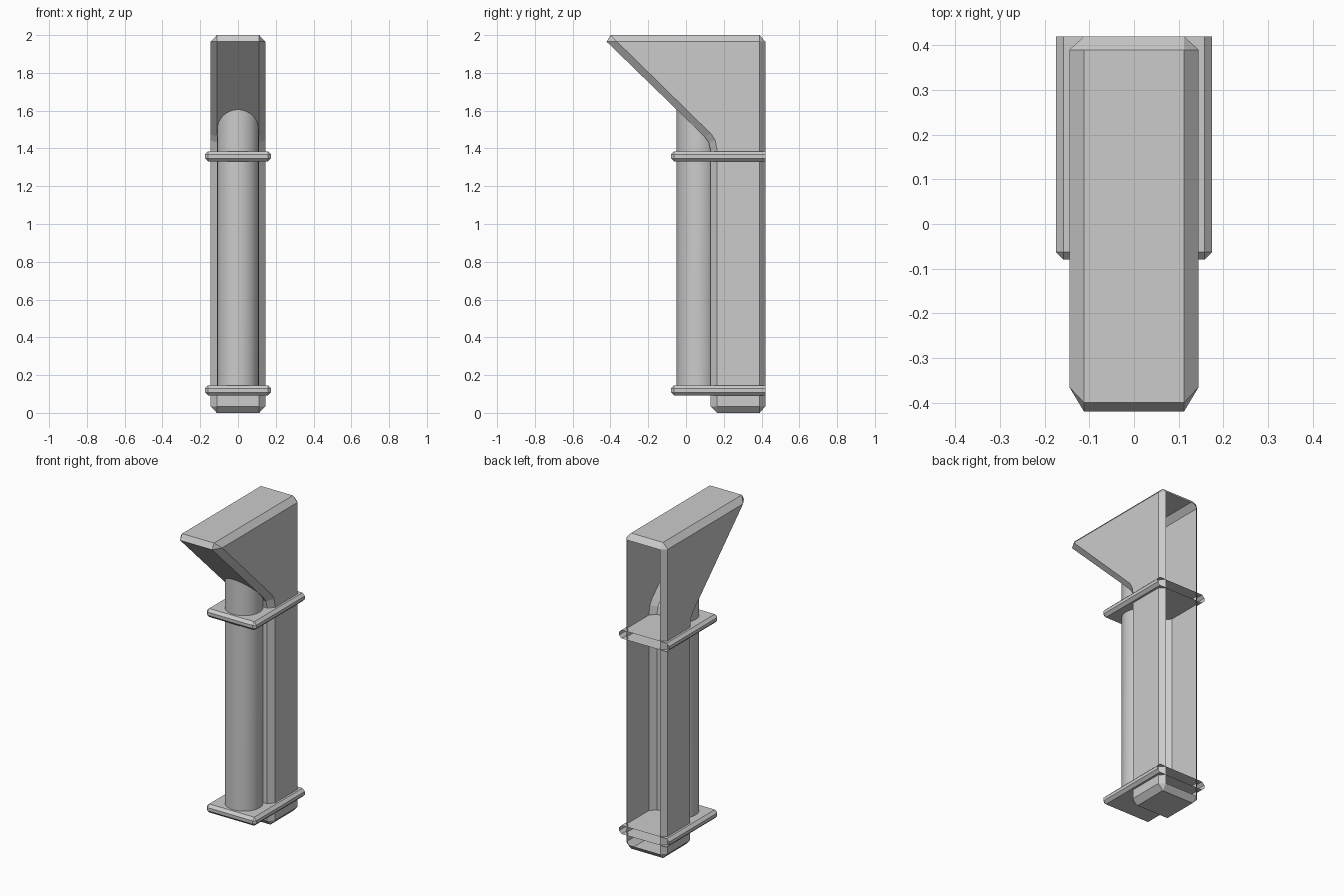
import bpy, bmesh, math

if "Cube" in bpy.data.objects:
    bpy.data.objects.remove(bpy.data.objects["Cube"])

HALF_IN, HALF_OUT = 0.112, 0.145    # flat width / full width of the pillar


def finish(bm, name):
    bmesh.ops.recalc_face_normals(bm, faces=bm.faces)
    me = bpy.data.meshes.new(name)
    bm.to_mesh(me)
    bm.free()
    ob = bpy.data.objects.new(name, me)
    bpy.context.collection.objects.link(ob)
    return ob


# Pillar shell: chamfered (y, z) outline and the inset side outline it blends to
rows = [  # outer y, z, index of matching side point
    (0.42, 0.035, 0), (0.42, 1.965, 1), (0.39, 2.0, 1), (-0.40, 2.0, 2),
    (-0.42, 1.965, 2), (0.095, 1.465, 3), (0.12, 1.432, 4), (0.13, 1.39, 5),
    (0.13, 0.035, 6), (0.165, 0.0, 6), (0.39, 0.0, 0)]
side = [(0.39, 0.035), (0.39, 1.965), (-0.365, 1.965), (0.135, 1.475),
        (0.155, 1.442), (0.165, 1.39), (0.165, 0.035)]
bm = bmesh.new()
outer = {}
for s in (-1, 1):
    outer[s] = [bm.verts.new((s * HALF_IN, y, z)) for y, z, _ in rows]
    inset = [bm.verts.new((s * HALF_OUT, y, z)) for y, z in side]
    bm.faces.new(inset)
    for i in range(len(rows)):
        j = (i + 1) % len(rows)
        a, b = inset[rows[i][2]], inset[rows[j][2]]
        loop = [outer[s][i], outer[s][j], b] + ([a] if a is not b else [])
        bm.faces.new(loop)
for i in range(1, len(rows)):       # span 0 is left out: the back is open
    j = (i + 1) % len(rows)
    bm.faces.new((outer[-1][i], outer[-1][j], outer[1][j], outer[1][i]))
finish(bm, "pillar_shell")

# Round column in front, its top trimmed to the sloping underside
bm = bmesh.new()
bmesh.ops.create_cone(bm, cap_ends=False, segments=32, radius1=0.11,
                      radius2=0.11, depth=1)
for v in bm.verts:
    v.co.y += 0.06
    v.co.z = 0.12 if v.co.z < 0 else 1.61 - 0.97 * (v.co.y + 0.05)
for f in bm.faces:
    f.smooth = True
finish(bm, "front_column")


# Collar plates: bevelled slabs, open at the back
def collar(name, z0, z1):
    bm = bmesh.new()
    bmesh.ops.create_cube(bm, size=1)
    for v in bm.verts:
        v.co.x *= 0.35
        v.co.y = 0.17 + v.co.y * 0.5
        v.co.z = (z0 + z1) / 2 + v.co.z * (z1 - z0)
    back = [f for f in bm.faces if f.calc_center_median().y > 0.4]
    bmesh.ops.delete(bm, geom=back, context='FACES_ONLY')
    edges = [e for e in bm.edges if not e.is_boundary]
    bmesh.ops.bevel(bm, geom=edges, offset=0.017, segments=1,
                    affect='EDGES', profile=0.5)
    finish(bm, name)


collar("lower_collar", 0.092, 0.146)
collar("upper_collar", 1.331, 1.385)
